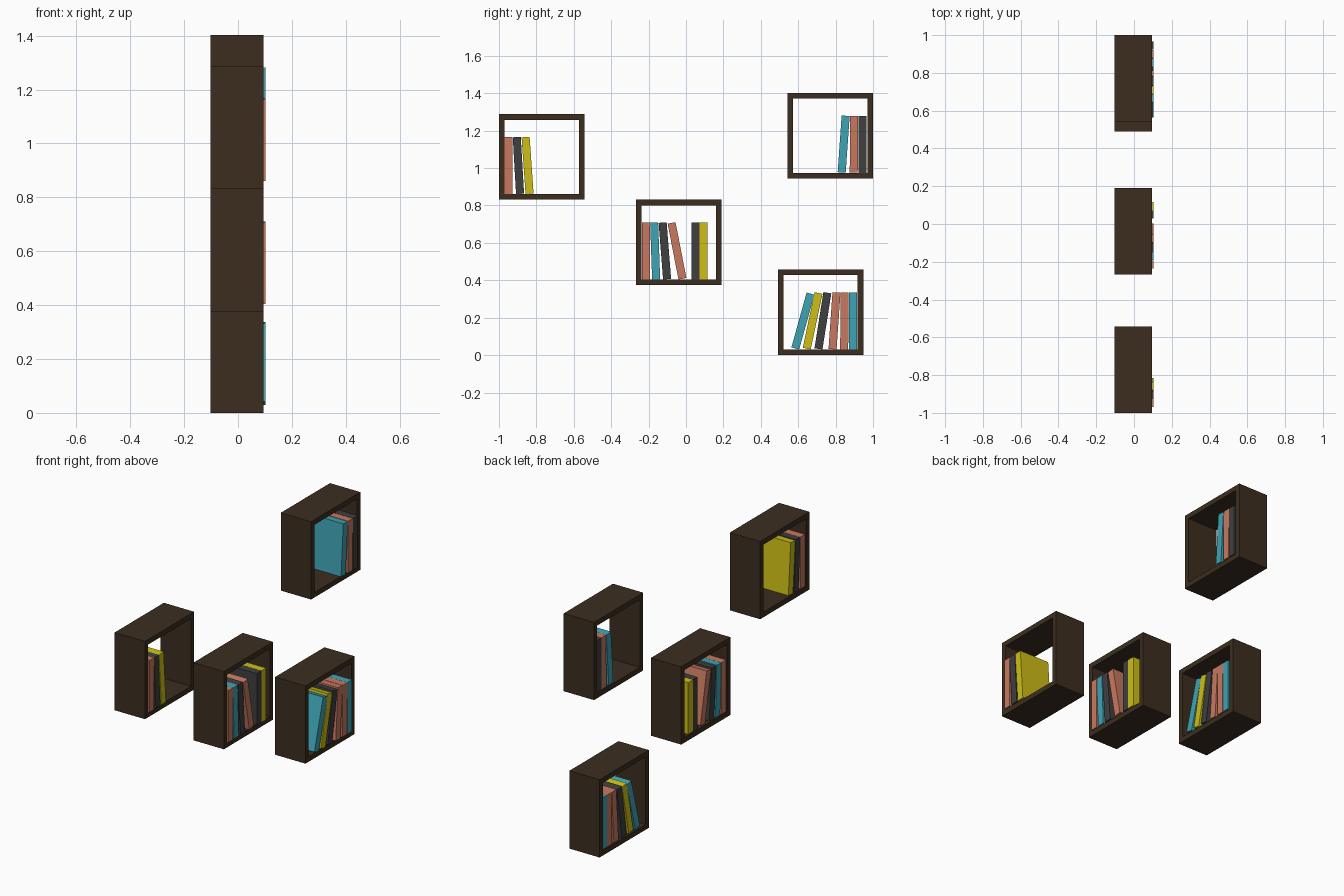
import bpy, bmesh
from math import radians, sin, cos
from mathutils import Matrix

if "Cube" in bpy.data.objects:
    bpy.data.objects.remove(bpy.data.objects["Cube"])


def material(name, rgb):
    m = bpy.data.materials.new(name)
    m.diffuse_color = (*rgb, 1)
    m.use_nodes = True
    m.node_tree.nodes["Principled BSDF"].inputs["Base Color"].default_value = m.diffuse_color
    return m


MATS = {
    "wood": material("dark_wood", (0.045, 0.027, 0.014)),
    "teal": material("teal", (0.05, 0.37, 0.46)),
    "coral": material("coral", (0.58, 0.19, 0.115)),
    "dark": material("charcoal", (0.05, 0.05, 0.05)),
    "yellow": material("yellow", (0.62, 0.52, 0.008)),
}
SIZE, WALL = 0.457, 0.03               # cube outer side and board thickness
BACK, FRONT, BOOK_FRONT = -0.102, 0.095, 0.102
BOOK_BACK = -0.095
BOOK_T, BOOK_H = 0.043, 0.304


def add_object(name, bm, mat):
    bmesh.ops.recalc_face_normals(bm, faces=bm.faces)
    mesh = bpy.data.meshes.new(name)
    bm.to_mesh(mesh)
    bm.free()
    mesh.materials.append(MATS[mat])
    obj = bpy.data.objects.new(name, mesh)
    bpy.context.collection.objects.link(obj)
    return obj


# Open square shelf: a ring profile extruded along x
def shelf(name, y, z):
    bm = bmesh.new()
    corners = [(-1, -1), (1, -1), (1, 1), (-1, 1)]
    outer, inner = SIZE / 2, SIZE / 2 - WALL
    rings = [[bm.verts.new((BACK, a * r, b * r)) for a, b in corners]
             for r in (outer, inner)]
    faces = []
    for i in range(4):
        j = (i + 1) % 4
        faces.append(bm.faces.new((rings[0][i], rings[0][j], rings[1][j], rings[1][i])))
    ext = bmesh.ops.extrude_face_region(bm, geom=faces, use_keep_orig=True)
    moved = [v for v in ext["geom"] if isinstance(v, bmesh.types.BMVert)]
    bmesh.ops.translate(bm, verts=moved, vec=(FRONT - BACK, 0, 0))
    obj = add_object(name, bm, "wood")
    obj.location = (0, y + SIZE / 2, z + SIZE / 2)


# Book: a box leaning by some degrees (positive = top towards +y), resting on the floor
def book(name, colour, y, floor, lean):
    a = radians(lean)
    bm = bmesh.new()
    bmesh.ops.create_cube(bm, size=1)
    bmesh.ops.scale(bm, verts=bm.verts, vec=(BOOK_FRONT - BOOK_BACK, BOOK_T, BOOK_H))
    bmesh.ops.rotate(bm, verts=bm.verts, matrix=Matrix.Rotation(-a, 3, 'X'))
    obj = add_object(name, bm, colour)
    height = BOOK_H * cos(a) + BOOK_T * abs(sin(a))
    obj.location = ((BOOK_FRONT + BOOK_BACK) / 2, y, floor + height / 2)


# Each shelf: lower corner (y, z), then books as (colour, centre y, lean)
SHELVES = [
    (-1.0, 0.831, [("coral", -0.948, 0), ("dark", -0.896, -3.3), ("yellow", -0.847, -4)]),
    (-0.267, 0.374, [("coral", -0.214, 0), ("teal", -0.165, -2), ("dark", -0.113, -4.5),
                     ("coral", -0.048, -11), ("dark", 0.050, 0), ("yellow", 0.094, 0)]),
    (0.543, 0.945, [("teal", 0.843, 4), ("coral", 0.898, 0.5), ("dark", 0.944, 0)]),
    (0.491, 0.0, [("teal", 0.625, 15.5), ("yellow", 0.677, 12), ("dark", 0.732, 9),
                  ("coral", 0.794, 4), ("coral", 0.847, 0.5), ("teal", 0.892, 0)]),
]
for n, (y, z, books) in enumerate(SHELVES, 1):
    shelf(f"cube_shelf_{n}", y, z)
    for k, (colour, by, lean) in enumerate(books, 1):
        book(f"shelf_{n}_book_{k}", colour, by, z + WALL, lean)
